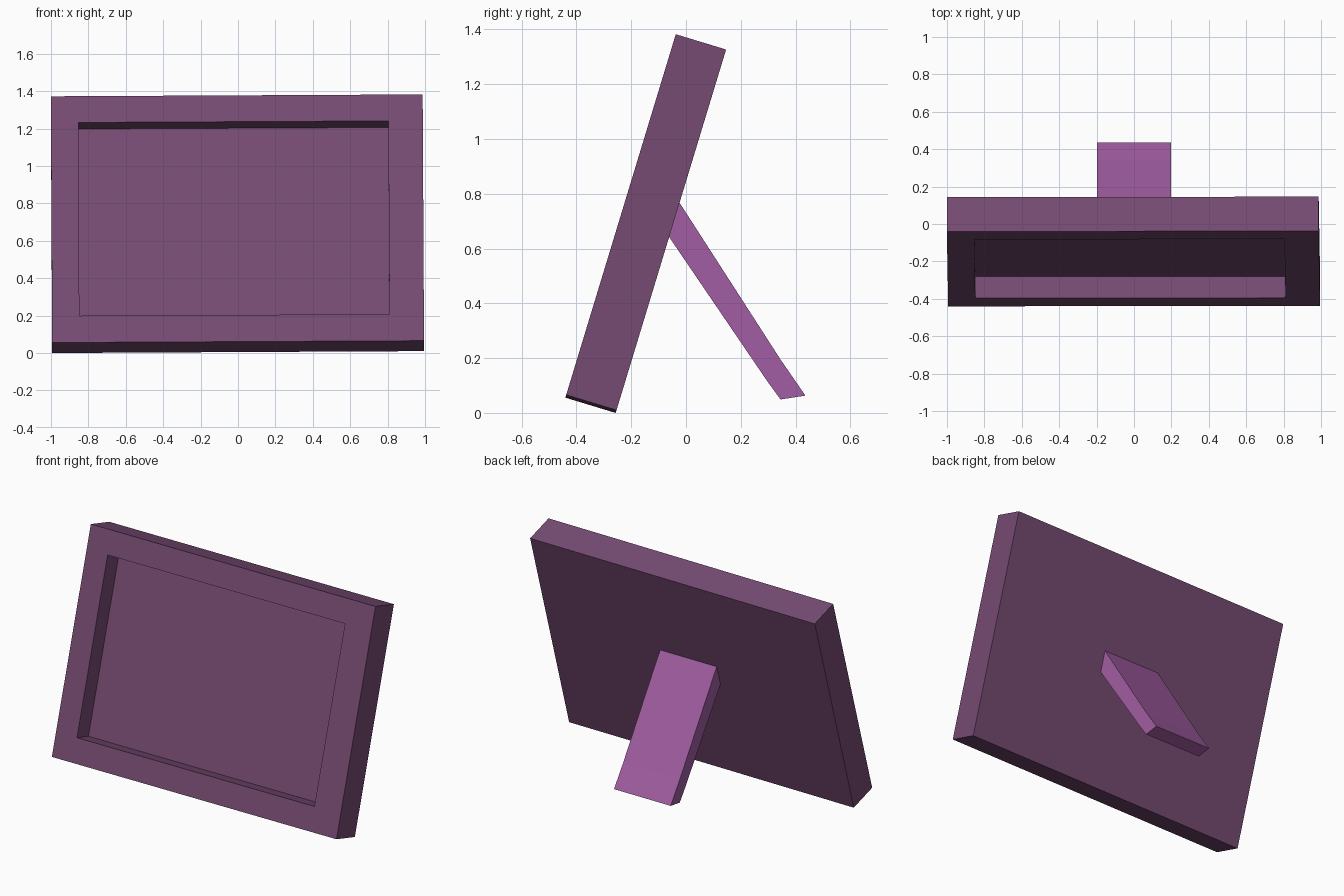
import bpy
import bmesh
from mathutils import Matrix
from math import radians

if "Cube" in bpy.data.objects:
    bpy.data.objects.remove(bpy.data.objects["Cube"])


def make_object(name, bm, colour):
    bmesh.ops.recalc_face_normals(bm, faces=bm.faces)
    mesh = bpy.data.meshes.new(name)
    bm.to_mesh(mesh)
    bm.free()
    mat = bpy.data.materials.new(name + "_material")
    mat.diffuse_color = (*colour, 1)
    mat.use_nodes = True
    mat.node_tree.nodes["Principled BSDF"].inputs["Base Color"].default_value = mat.diffuse_color
    mesh.materials.append(mat)
    obj = bpy.data.objects.new(name, mesh)
    bpy.context.collection.objects.link(obj)
    return obj


def loft(rings):
    """Join equal-length vertex rings with quads and cap both ends."""
    bm = bmesh.new()
    loops = [[bm.verts.new(p) for p in ring] for ring in rings]
    n = len(loops[0])
    for a, b in zip(loops, loops[1:]):
        for i in range(n):
            j = (i + 1) % n
            bm.faces.new((a[i], a[j], b[j], b[i]))
    bm.faces.new(loops[0])
    bm.faces.new(loops[-1])
    return bm


def rectangle(x0, x1, z0, z1, y):
    return [(x0, y, z0), (x1, y, z0), (x1, y, z1), (x0, y, z1)]


# Picture frame: slab with a recessed front panel, leaning back
half_t, depth = 0.096, 0.12
outer = (-0.994, 0.994, -0.688, 0.688)
inner = (-0.848, 0.81, -0.539, 0.541)
frame = make_object("picture_frame", loft([
    rectangle(*outer, half_t),
    rectangle(*outer, -half_t),
    rectangle(*inner, -half_t),
    rectangle(*inner, -half_t + depth),
]), (0.18, 0.07, 0.17))
frame.data.transform(Matrix.Translation((-0.003, -0.147, 0.691))
                     @ Matrix.Rotation(radians(-16.9), 4, 'X')
                     @ Matrix.Rotation(-0.0053, 4, 'Y'))

# Rear support leg: side profile extruded across x
profile = [(-0.024, 0.768), (-0.063, 0.644), (0.297, 0.115),
           (0.345, 0.049), (0.436, 0.063), (0.345, 0.195)]
make_object("support_leg",
            loft([[(x, y, z) for y, z in profile] for x in (-0.198, 0.198)]),
            (0.36, 0.11, 0.36))
